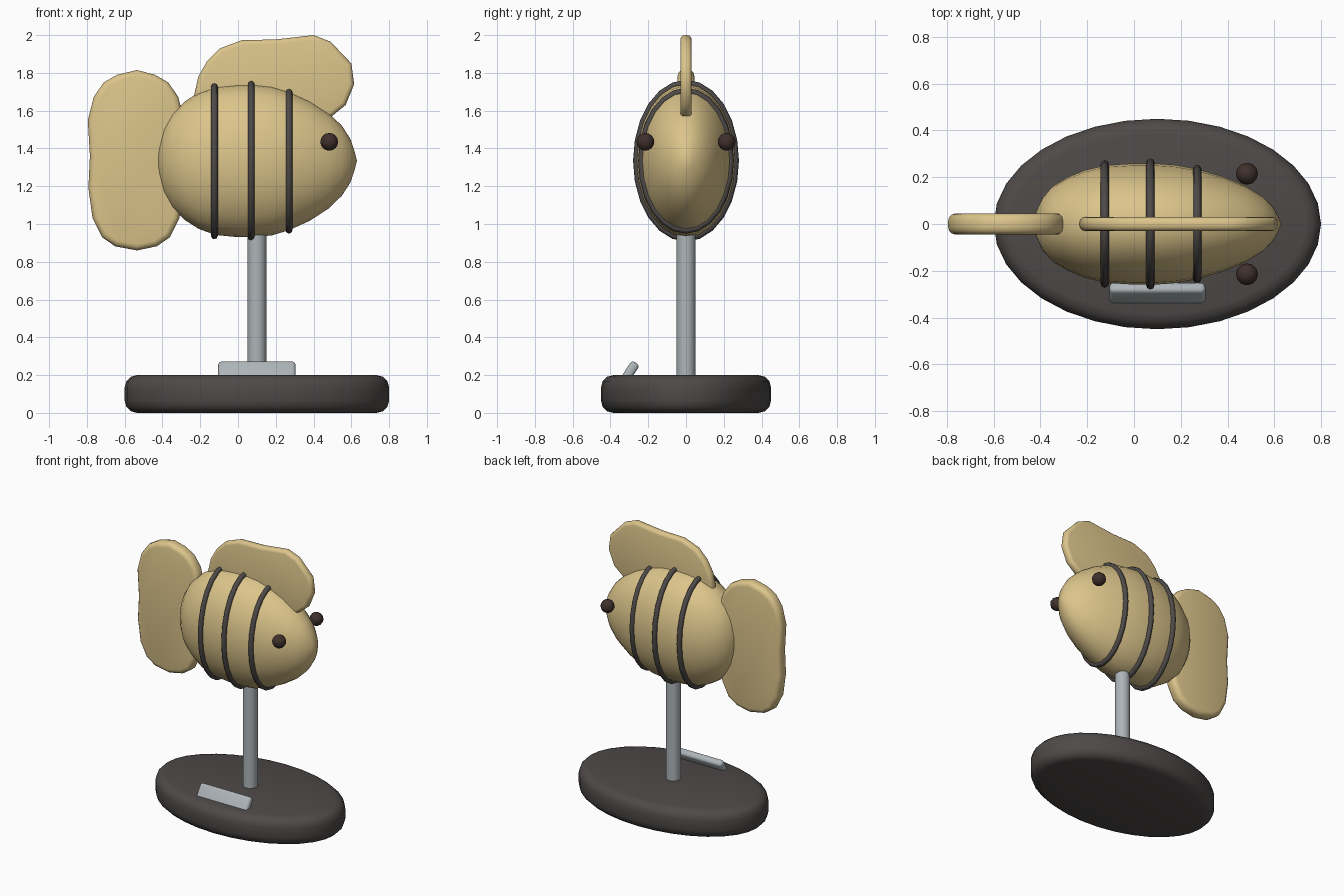
import bpy, bmesh, math
from mathutils import Matrix

if "Cube" in bpy.data.objects:
    bpy.data.objects.remove(bpy.data.objects["Cube"])


def material(name, rgb):
    m = bpy.data.materials.new(name)
    m.diffuse_color = (*rgb, 1)
    m.use_nodes = True
    m.node_tree.nodes["Principled BSDF"].inputs["Base Color"].default_value = m.diffuse_color
    return m


SAND = material("sand", (0.72, 0.56, 0.26))
DARK = material("charcoal", (0.075, 0.068, 0.065))
BROWN = material("dark_brown", (0.05, 0.03, 0.025))
METAL = material("metal", (0.42, 0.46, 0.48))


def finish(name, bm, mat, angle=35):
    bmesh.ops.recalc_face_normals(bm, faces=bm.faces[:])
    me = bpy.data.meshes.new(name)
    bm.to_mesh(me)
    bm.free()
    ob = bpy.data.objects.new(name, me)
    bpy.context.collection.objects.link(ob)
    me.materials.append(mat)
    bpy.ops.object.select_all(action='DESELECT')
    ob.select_set(True)
    bpy.context.view_layer.objects.active = ob
    bpy.ops.object.shade_smooth_by_angle(angle=math.radians(angle))
    return ob


def slab(name, outline, depth, bevel, mat, matrix, corners=False):
    """Outline in local xy, extruded evenly about z, with rounded rims."""
    bm = bmesh.new()
    base = bm.faces.new([bm.verts.new((x, y, -depth / 2)) for x, y in outline])
    ext = bmesh.ops.extrude_face_region(bm, geom=[base], use_keep_orig=True)
    top = [v for v in ext["geom"] if isinstance(v, bmesh.types.BMVert)]
    bmesh.ops.translate(bm, vec=(0, 0, depth), verts=top)
    bmesh.ops.recalc_face_normals(bm, faces=bm.faces[:])
    edges = [e for e in bm.edges
             if corners or abs(e.verts[0].co.z - e.verts[1].co.z) < 1e-5]
    bmesh.ops.bevel(bm, geom=edges, offset=bevel, segments=3, profile=0.5,
                    affect='EDGES', clamp_overlap=True)
    bm.transform(matrix)
    return finish(name, bm, mat)


# Oval base
oval = [(0.1 + 0.7 * math.cos(a), 0.45 * math.sin(a))
        for a in (2 * math.pi * i / 32 for i in range(32))]
slab("base", oval, 0.2, 0.065, DARK, Matrix.Translation((0, 0, 0.1)))

# Support pole
bm = bmesh.new()
bmesh.ops.create_cone(bm, cap_ends=True, segments=16, radius1=0.05, radius2=0.05,
                      depth=0.9, matrix=Matrix.Translation((0.1, 0, 0.6)))
finish("pole", bm, METAL)

# Leaning plaque sunk into the base
w, t = 0.205, 0.025
slab("plaque", [(-w, -t), (w, -t), (w, t), (-w, t)], 0.16, 0.018, METAL,
     Matrix.Translation((0.1, -0.309, 0.198)) @ Matrix.Rotation(math.radians(-33), 4, 'X'),
     corners=True)

# Egg-shaped body: rings of (x, half height) swept about the x axis
CZ, RATIO, SEG = 1.335, 0.64, 24
profile = [(-0.42, 0.08), (-0.39, 0.18), (-0.345, 0.255), (-0.28, 0.315), (-0.21, 0.36),
           (-0.12, 0.393), (-0.02, 0.403), (0.08, 0.406), (0.18, 0.395), (0.27, 0.368),
           (0.38, 0.318), (0.48, 0.253), (0.55, 0.185), (0.595, 0.115), (0.617, 0.05)]
bm = bmesh.new()
rings = []
for x, r in profile:
    angs = [2 * math.pi * i / SEG for i in range(SEG)]
    rings.append([bm.verts.new((x, RATIO * r * math.cos(a), CZ + r * math.sin(a)))
                  for a in angs])
tail, nose = bm.verts.new((-0.424, 0, CZ)), bm.verts.new((0.63, 0, CZ))
for i in range(SEG):
    j = (i + 1) % SEG
    for a, b in zip(rings, rings[1:]):
        bm.faces.new((a[i], a[j], b[j], b[i]))
    bm.faces.new((tail, rings[0][j], rings[0][i]))
    bm.faces.new((nose, rings[-1][i], rings[-1][j]))
finish("body", bm, SAND, 60)

# Three bands around the body
for n, (x, r) in enumerate([(-0.125, 0.398), (0.07, 0.41), (0.27, 0.368)], 1):
    bm = bmesh.new()
    loops = []
    for i in range(SEG):
        a = 2 * math.pi * i / SEG
        loops.append([])
        for k in range(8):
            b = 2 * math.pi * k / 8
            d = 0.018 * math.cos(b)
            loops[-1].append(bm.verts.new((x + 0.018 * math.sin(b),
                                           (RATIO * r + d) * math.cos(a),
                                           CZ + (r + d) * math.sin(a))))
    for i in range(SEG):
        p, q = loops[i], loops[(i + 1) % SEG]
        for k in range(8):
            m = (k + 1) % 8
            bm.faces.new((p[k], q[k], q[m], p[m]))
    finish(f"band_{n}", bm, DARK, 60)

# Eyes
for side, y in (("right", -0.215), ("left", 0.215)):
    bm = bmesh.new()
    bmesh.ops.create_uvsphere(bm, u_segments=12, v_segments=8, radius=0.047,
                              matrix=Matrix.Translation((0.483, y, 1.435)))
    finish(f"eye_{side}", bm, BROWN, 60)

# Fins: flat outlines in the xz plane
UPRIGHT = Matrix.Rotation(math.pi / 2, 4, 'X')
half = [(-0.535, 0.86), (-0.65, 0.882), (-0.72, 0.93), (-0.77, 1.03), (-0.792, 1.19),
        (-0.784, 1.36), (-0.795, 1.55), (-0.763, 1.675), (-0.71, 1.75), (-0.64, 1.79),
        (-0.535, 1.815)]
tail_outline = half + [(-1.08 - x, z) for x, z in reversed(half[1:-1])]
slab("tail_fin", tail_outline, 0.09, 0.032, SAND, UPRIGHT)

dorsal = [(-0.235, 1.67), (-0.21, 1.78), (-0.165, 1.86), (-0.095, 1.93), (0.02, 1.973),
          (0.2, 1.977), (0.4, 2.0), (0.49, 1.965), (0.60, 1.85), (0.615, 1.74),
          (0.57, 1.63), (0.49, 1.565), (0.38, 1.53), (0.2, 1.51), (0.0, 1.52),
          (-0.15, 1.56), (-0.215, 1.61)]
slab("dorsal_fin", dorsal, 0.06, 0.024, SAND, UPRIGHT)
